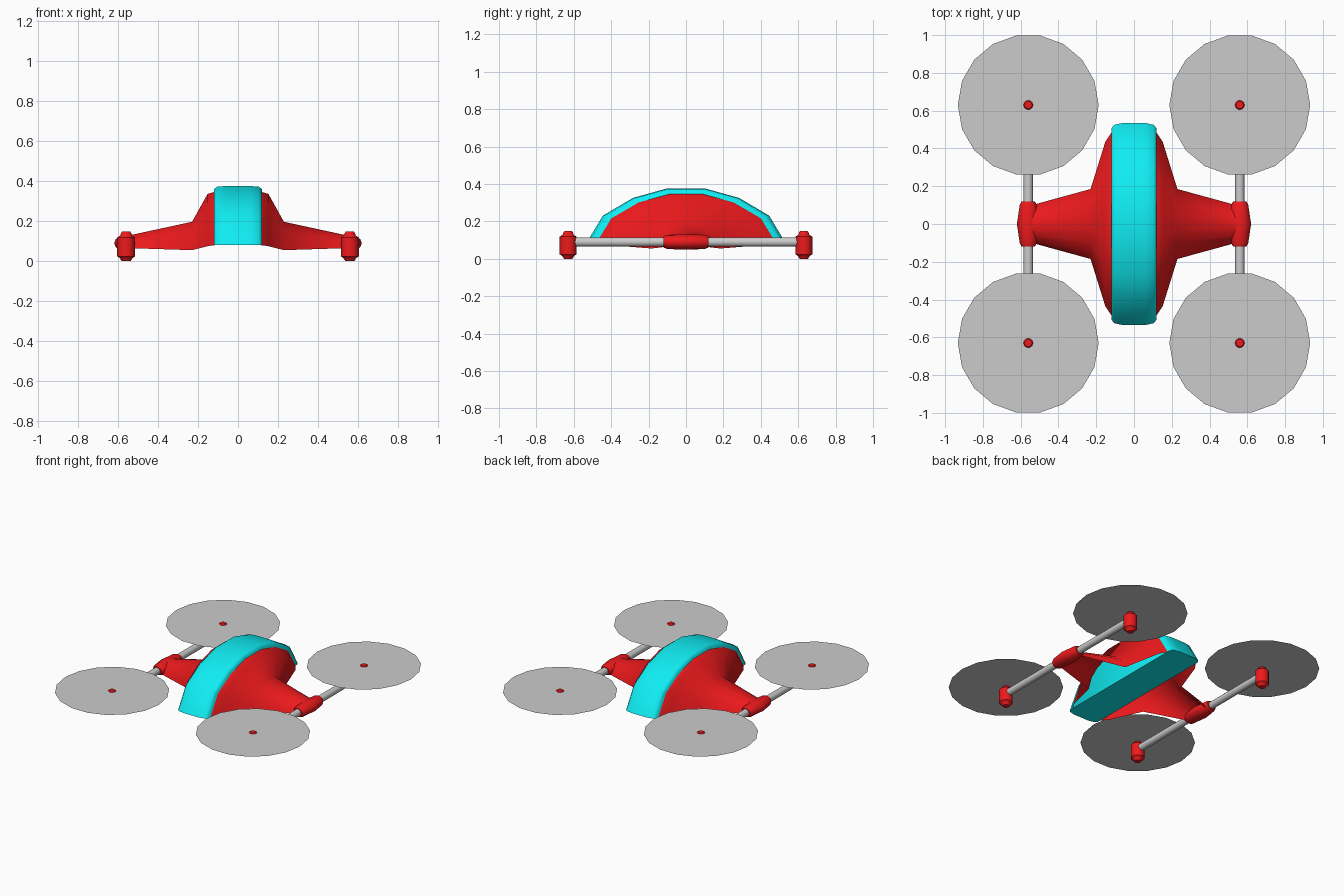
import bpy, bmesh, math

if "Cube" in bpy.data.objects:
    bpy.data.objects.remove(bpy.data.objects["Cube"])

# Half of the arch outline shared by canopy and wings: (share of half-width, share of height)
HALF = [(1, 0), (.83, .51), (.53, .83), (.19, 1)]
ARCH = HALF + [(-y, z) for y, z in reversed(HALF)]
ROTOR_X, ROTOR_Y, AXIS_Z = .56, .63, .09


def material(name, rgb):
    m = bpy.data.materials.new(name)
    m.diffuse_color = (*rgb, 1)
    m.use_nodes = True
    m.node_tree.nodes["Principled BSDF"].inputs["Base Color"].default_value = m.diffuse_color
    return m


RED = material("red", (.85, .01, .012))
CYAN = material("cyan", (.005, .85, .9))


def make_object(name, bm, mat=None, mirror=(False, False), smooth=True, angle=40):
    """Turn a bmesh into an object, optionally mirrored across the centre planes."""
    me = bpy.data.meshes.new(name)
    bm.to_mesh(me)
    bm.free()
    ob = bpy.data.objects.new(name, me)
    bpy.context.collection.objects.link(ob)
    if mat:
        me.materials.append(mat)
    if smooth:
        bpy.ops.object.select_all(action='DESELECT')
        bpy.context.view_layer.objects.active = ob
        ob.select_set(True)
        bpy.ops.object.shade_smooth_by_angle(angle=math.radians(angle))
    if any(mirror):
        mod = ob.modifiers.new("mirror", 'MIRROR')
        mod.use_axis = (*mirror, False)
        mod.use_mirror_merge = False
    return ob


def loft(rings, closed=True, caps=True):
    """Skin a series of equal-length point rings."""
    bm = bmesh.new()
    rows = [[bm.verts.new(p) for p in ring] for ring in rings]
    n = len(rows[0])
    for a, b in zip(rows, rows[1:]):
        for i in range(n if closed else n - 1):
            j = (i + 1) % n
            bm.faces.new((a[i], a[j], b[j], b[i]))
    if caps:
        bm.faces.new(rows[0])
        bm.faces.new(rows[-1])
    bmesh.ops.recalc_face_normals(bm, faces=bm.faces)
    return bm


def arch(x, width, bottom, top):
    return [(x, y * width, bottom + z * (top - bottom)) for y, z in ARCH]


def circle(n):
    return [(math.cos(2 * math.pi * i / n), math.sin(2 * math.pi * i / n)) for i in range(n)]


# Central canopy band with rounded shoulders
side = [(.12, .505, .36), (.105, .525, .373), (.06, .535, .376)]
stations = [(-x, w, t) for x, w, t in side] + side[::-1]
make_object("canopy_band", loft([arch(x, w, .08, t) for x, w, t in stations]), CYAN, angle=50)

# Wing fairings: thin shells, open underneath
wing = [(.115, .49, .08, .347), (.152, .435, .075, .337), (.23, .185, .055, .197), (.54, .1, .065, .13)]
make_object("wing_fairing", loft([arch(*s) for s in wing], closed=False, caps=False),
            RED, (True, False), angle=60)

# Barrel hubs at the wing tips
barrel = [(-.12, .035, .03), (-.1, .045, .038), (0, .06, .041), (.1, .045, .038), (.12, .035, .03)]
make_object("wing_tip_hub",
            loft([[(ROTOR_X + c * rx, y, AXIS_Z + s * rz) for c, s in circle(12)] for y, rx, rz in barrel]),
            RED, (True, False))

# Grey booms running fore and aft
make_object("boom",
            loft([[(ROTOR_X + c * .025, y, AXIS_Z + s * .025) for c, s in circle(12)]
                  for y in (-ROTOR_Y, ROTOR_Y)]), None, (True, False))

# Motor pods with a stepped top cap
pod = [(.022, 0), (.028, .008), (.03, .014), (.045, .024), (.045, .118), (.03, .128), (.026, .14), (.02, .148)]
make_object("motor_pod",
            loft([[(ROTOR_X + c * r, ROTOR_Y + s * r, z) for c, s in circle(12)] for r, z in pod]),
            RED, (True, True))

# Flat spinning rotor discs
bm = bmesh.new()
bm.faces.new([bm.verts.new((ROTOR_X + c * .373, ROTOR_Y + s * .373, .141)) for c, s in circle(18)])
make_object("rotor_disc", bm, None, (True, True), smooth=False)
